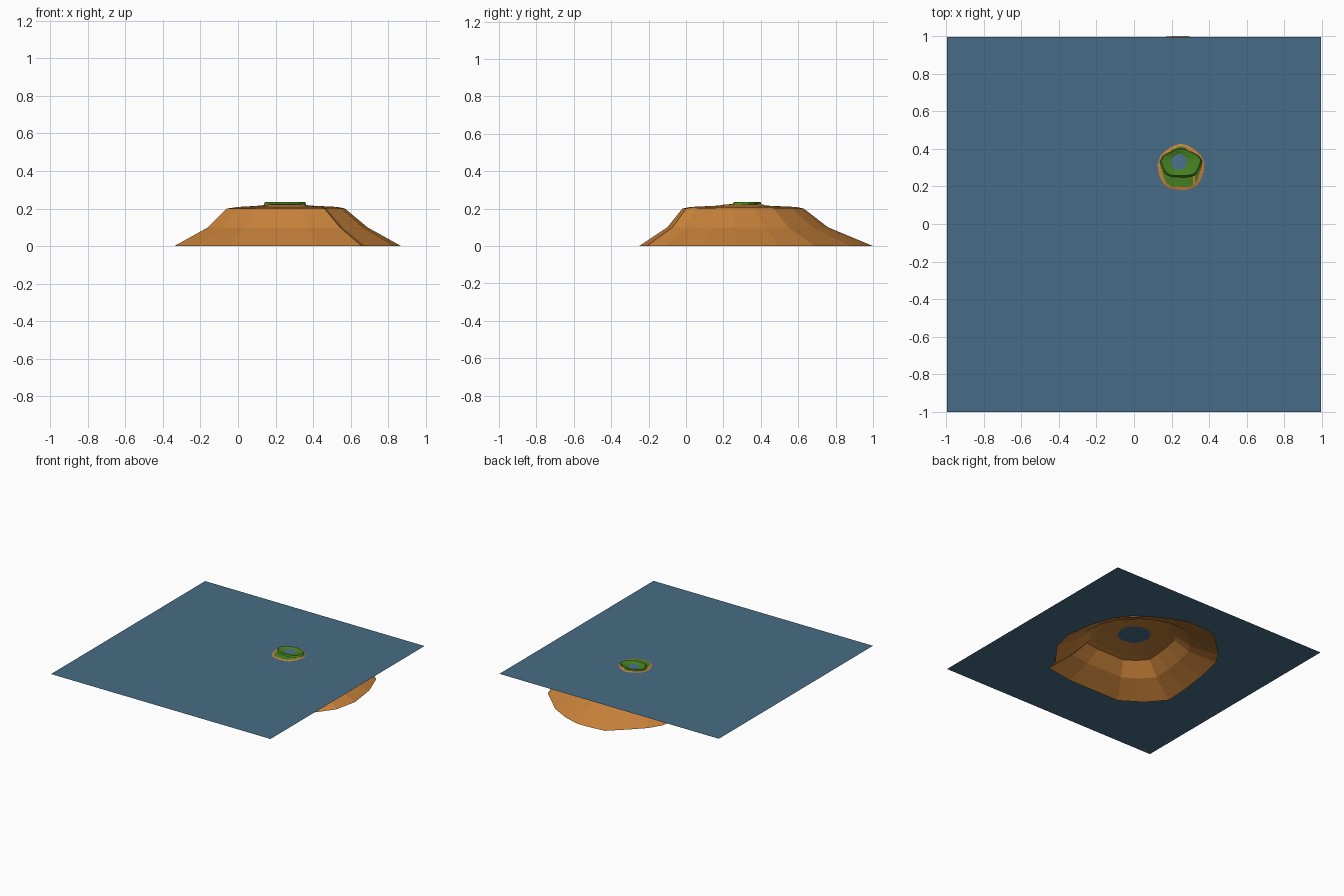
import bpy, math

if "Cube" in bpy.data.objects:
    bpy.data.objects.remove(bpy.data.objects["Cube"])


def material(name, rgb):
    m = bpy.data.materials.new(name)
    m.diffuse_color = (*rgb, 1)
    m.use_nodes = True
    m.node_tree.nodes["Principled BSDF"].inputs["Base Color"].default_value = m.diffuse_color
    return m


SAND = material("sand", (0.58, 0.225, 0.043))
GRASS = material("grass", (0.062, 0.225, 0.016))
WATER = material("water", (0.064, 0.152, 0.238))
POND = material("pond_water", (0.075, 0.165, 0.29))


def make_object(name, verts, faces, mats):
    me = bpy.data.meshes.new(name)
    me.from_pydata(verts, [], faces)
    for m in mats:
        me.materials.append(m)
    ob = bpy.data.objects.new(name, me)
    bpy.context.collection.objects.link(ob)
    return ob


def loft(name, rings, mats, rule=None):
    """Skin a stack of equal-sized rings, lowest first, open at both ends."""
    n = len(rings[0])
    verts = [p for r in rings for p in r]
    faces = [(k * n + i, k * n + (i + 1) % n, (k + 1) * n + (i + 1) % n, (k + 1) * n + i)
             for k in range(len(rings) - 1) for i in range(n)]
    ob = make_object(name, verts, faces, mats)
    if rule:
        for p in ob.data.polygons:
            p.material_index = rule(p.index // n, p.index % n)
    return ob


# Shoreline footprint on the sea bed, counter-clockwise
FOOT = [(-.34, 0), (-.22, -.14), (-.05, -.25), (.24, -.25), (.42, -.25), (.66, -.21),
        (.68, -.11), (.75, -.02), (.83, .09), (.87, .27), (.84, .50), (.77, .69),
        (.57, .88), (.42, .96), (.29, 1.0), (.20, 1.0), (.045, .985), (-.08, .87),
        (-.19, .76), (-.25, .66), (-.30, .43), (-.33, .2)]
CX, CY = .265, .37
ANG = [math.atan2(y - CY, x - CX) for x, y in FOOT]


def scaled(x0, x1, y0, y1, z):
    """The footprint squeezed into a given x and y range."""
    return [(x0 + (x + .34) / 1.21 * (x1 - x0), y0 + (y + .25) / 1.25 * (y1 - y0), z)
            for x, y in FOOT]


def oval(cx, cy, rx, ry, z, wave=0, lobes=5):
    return [(cx + rx * math.cos(a) * (1 + wave * math.sin(lobes * a)),
             cy + ry * math.sin(a) * (1 + wave * math.sin(lobes * a)), z) for a in ANG]


# Submerged slope and sandy beach
beach = oval(.25, .30, .108, .108, .221, .06)
loft("island_slope", [
    scaled(-.34, .87, -.25, 1.0, 0),
    scaled(-.16, .69, -.10, .76, .10),
    scaled(-.06, .57, -.02, .63, .20),
    scaled(0, .53, .02, .59, .209),
    oval(.25, .30, .127, .125, .2165, .02),
    beach], [SAND])

# Grassy crater: bank, steep wall, crest and inner bowl
loft("grass_crater", [
    beach,
    oval(.25, .322, .110, .077, .225, .05),
    oval(.25, .325, .104, .071, .2345, .05),
    oval(.245, .328, .085, .062, .2325, .03),
    oval(.24, .33, .042, .042, .225, .04)],
    [GRASS, SAND], lambda k, i: 1 if k == 0 and i % 7 == 5 else 0)

# Crater pond
make_object("crater_pond", oval(.24, .33, .042, .042, .225, .04),
            [tuple(range(len(FOOT)))], [POND])

# Sea surface
make_object("sea_surface", [(x * .995, y * .9975 - .0025, .217)
                            for x, y in ((-1, -1), (1, -1), (1, 1), (-1, 1))],
            [(0, 1, 2, 3)], [WATER])
